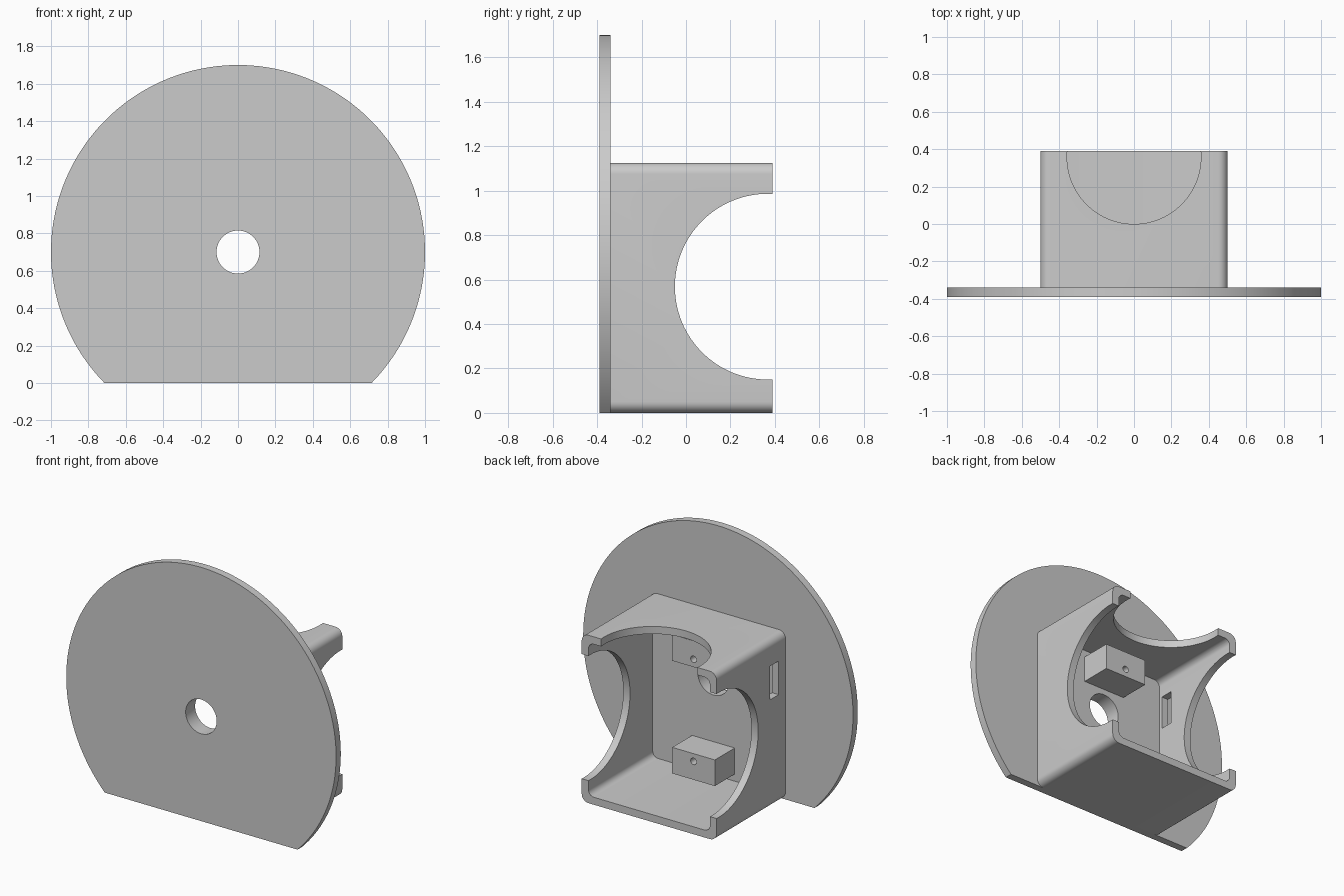
import bpy
import bmesh
from math import sin, cos, pi, asin, radians
from mathutils import Matrix, Vector

if "Cube" in bpy.data.objects:
    bpy.data.objects.remove(bpy.data.objects["Cube"], do_unlink=True)

grey = bpy.data.materials.new("light_grey")
grey.use_nodes = True
grey.diffuse_color = (0.6, 0.6, 0.6, 1)
grey.node_tree.nodes["Principled BSDF"].inputs["Base Color"].default_value = (0.6, 0.6, 0.6, 1)

BACK, WALL_FRONT, WALL_BACK, FRONT = 0.39, -0.34, -0.29, -0.39
BOX_H, HALF_W, WALL = 1.125, 0.5, 0.05
MID_Z = BOX_H / 2
HOLE_Z = 0.7


def arc(cx, cz, r, a0, a1, n):
    return [(cx + r * cos(a0 + (a1 - a0) * i / n), cz + r * sin(a0 + (a1 - a0) * i / n))
            for i in range(n + 1)]


def rounded_rect(half_w, z0, z1, r):
    corners = [(half_w - r, z0 + r, -pi / 2), (half_w - r, z1 - r, 0),
               (r - half_w, z1 - r, pi / 2), (r - half_w, z0 + r, pi)]
    return [p for cx, cz, a in corners for p in arc(cx, cz, r, a, a + pi / 2, 8)]


def finish(name, bm):
    bmesh.ops.recalc_face_normals(bm, faces=bm.faces)
    mesh = bpy.data.meshes.new(name)
    bm.to_mesh(mesh)
    bm.free()
    obj = bpy.data.objects.new(name, mesh)
    bpy.context.collection.objects.link(obj)
    mesh.materials.append(grey)
    return obj


def extrude_y(name, outline, y0, y1):
    bm = bmesh.new()
    face = bm.faces.new([bm.verts.new((x, y0, z)) for x, z in outline])
    new = bmesh.ops.extrude_face_region(bm, geom=[face])["geom"]
    bmesh.ops.translate(bm, vec=(0, y1 - y0, 0),
                        verts=[v for v in new if isinstance(v, bmesh.types.BMVert)])
    return finish(name, bm)


def block(name, lo, hi):
    lo, hi = Vector(lo), Vector(hi)
    bm = bmesh.new()
    bmesh.ops.create_cube(bm, size=1, matrix=Matrix.Translation((lo + hi) / 2)
                          @ Matrix.Diagonal((*(hi - lo), 1)))
    return finish(name, bm)


def cylinder(name, centre, radius, length, axis, sides=96):
    turn = {"X": Matrix.Rotation(pi / 2, 4, "Y"), "Y": Matrix.Rotation(pi / 2, 4, "X"),
            "Z": Matrix.Identity(4)}[axis]
    bm = bmesh.new()
    bmesh.ops.create_cone(bm, cap_ends=True, segments=sides, radius1=radius, radius2=radius,
                          depth=length, matrix=Matrix.Translation(centre) @ turn)
    return finish(name, bm)


def select(obj):
    bpy.ops.object.select_all(action="DESELECT")
    obj.select_set(True)
    bpy.context.view_layer.objects.active = obj


def cut(obj, *cutters):
    for cutter in cutters:
        select(obj)
        mod = obj.modifiers.new("cut", "BOOLEAN")
        mod.operation = "DIFFERENCE"
        mod.solver = "EXACT"
        mod.object = cutter
        bpy.ops.object.modifier_apply(modifier=mod.name)
        bpy.data.objects.remove(cutter, do_unlink=True)


def smooth(obj):
    select(obj)
    bpy.ops.object.shade_smooth_by_angle(angle=radians(30))


def centre_hole():
    return cylinder("hole_cutter", (0, FRONT, HOLE_Z), 0.115, 0.5, "Y", 64)


# Round face plate with a flat foot
foot = asin(HOLE_Z)
plate = extrude_y("face_plate", arc(0, HOLE_Z, 1, -foot, pi + foot, 128), FRONT, WALL_FRONT)
cut(plate, centre_hole())
smooth(plate)

# Open-backed housing: cavity, side bites, top bite, centre hole, slot in the right wall
housing = extrude_y("housing", rounded_rect(HALF_W, 0, BOX_H, 0.05), WALL_FRONT, BACK)
cut(housing,
    extrude_y("cavity_cutter", rounded_rect(HALF_W - WALL, WALL, BOX_H - WALL, 0.04),
              WALL_BACK, BACK + 0.1),
    cylinder("side_cutter", (0, 0.368, 0.568), 0.418, 2, "X", 128),
    cylinder("top_cutter", (0, 0.358, BOX_H), 0.358, 0.4, "Z", 128),
    centre_hole(),
    block("slot_cutter", (-0.6, -0.267, 0.73), (-0.4, -0.176, 0.955)))
smooth(housing)

# Two screw blocks on the inside wall, mirrored about the housing's middle
for side, name in ((-1, "lower_screw_block"), (1, "upper_screw_block")):
    zs = sorted(MID_Z + side * d for d in (0.29, 0.465))
    screw_block = block(name, (-0.158, WALL_BACK, zs[0]), (0.158, -0.08, zs[1]))
    cut(screw_block, cylinder("screw_cutter", (0, -0.08, MID_Z + side * 0.342), 0.022, 0.3, "Y", 24))
    smooth(screw_block)
